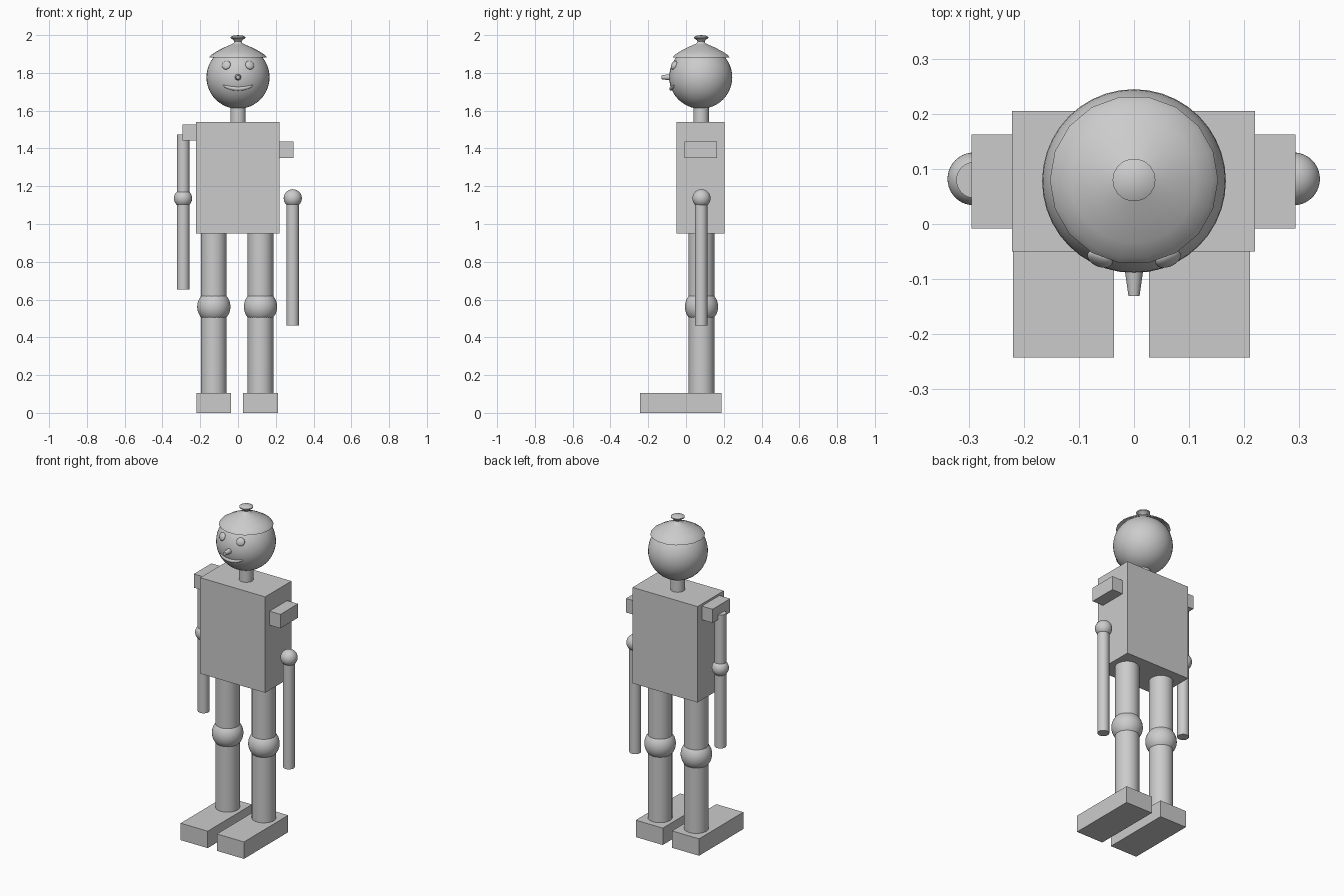
import bpy, bmesh, math
from mathutils import Vector, Matrix

if "Cube" in bpy.data.objects:
    bpy.data.objects.remove(bpy.data.objects["Cube"])

CY = 0.08  # depth of the body axis


def finish(bm, name, smooth=True):
    bmesh.ops.recalc_face_normals(bm, faces=bm.faces)
    me = bpy.data.meshes.new(name)
    bm.to_mesh(me)
    bm.free()
    ob = bpy.data.objects.new(name, me)
    bpy.context.collection.objects.link(ob)
    if smooth:
        bpy.ops.object.select_all(action='DESELECT')
        bpy.context.view_layer.objects.active = ob
        ob.select_set(True)
        bpy.ops.object.shade_smooth_by_angle(angle=math.radians(40))
    return ob


def box(name, lo, hi):
    lo, hi = Vector(lo), Vector(hi)
    bm = bmesh.new()
    bmesh.ops.create_cube(bm, size=1, matrix=Matrix.Translation((lo + hi) / 2)
                          @ Matrix.Diagonal((hi - lo).to_4d()))
    return finish(bm, name, False)


def rod(name, x, y, z0, z1, r):
    bm = bmesh.new()
    bmesh.ops.create_cone(bm, cap_ends=True, segments=32, radius1=r, radius2=r,
                          depth=z1 - z0, matrix=Matrix.Translation((x, y, (z0 + z1) / 2)))
    return finish(bm, name)


def ball(name, loc, r, extra=Matrix.Identity(4)):
    bm = bmesh.new()
    bmesh.ops.create_uvsphere(bm, u_segments=40, v_segments=24, radius=r,
                              matrix=Matrix.Translation(loc) @ extra)
    return finish(bm, name)


def lathe(name, profile, steps):
    bm = bmesh.new()
    vs = [bm.verts.new((r, CY, z)) for r, z in profile]
    es = [bm.edges.new(p) for p in zip(vs, vs[1:])]
    bmesh.ops.spin(bm, geom=vs + es, cent=(0, CY, 0), axis=(0, 0, 1),
                   angle=math.tau, steps=steps, use_duplicate=False)
    bmesh.ops.remove_doubles(bm, verts=bm.verts, dist=1e-4)
    return finish(bm, name)


# Torso and neck
box("torso", (-0.222, -0.05, 0.95), (0.22, 0.205, 1.54))
rod("neck", 0, CY, 1.53, 1.65, 0.041)

# Legs, knees and feet
for side, x in (("left", -0.128), ("right", 0.119)):
    rod(side + "_leg", x, 0.082, 0.10, 0.955, 0.068)
    ball(side + "_knee", (x, 0.082, 0.562), 0.088)
    box(side + "_foot", (x - 0.092, -0.243, 0), (x + 0.092, 0.187, 0.104))

# Shoulders: the two sides sit at different heights
box("left_shoulder", (-0.295, -0.008, 1.443), (-0.215, 0.163, 1.527))
box("right_shoulder", (0.215, -0.008, 1.35), (0.294, 0.163, 1.436))

# Arms: the right side has only a loose forearm
rod("left_upper_arm", -0.29, CY, 1.135, 1.473, 0.033)
rod("left_forearm", -0.29, CY, 0.653, 1.135, 0.033)
rod("right_forearm", 0.29, CY, 0.463, 1.135, 0.033)
for side, x in (("left", -0.291), ("right", 0.29)):
    ball(side + "_elbow", (x, 0.082, 1.136), 0.048)

# Head
HC, HR = Vector((0, 0.078, 1.777)), 0.167
ball("head", HC, HR)


def on_head(x, z):
    dz = z - HC.z
    return Vector((x, HC.y - math.sqrt(HR ** 2 - x ** 2 - dz ** 2), z))


# Eyes: flattened balls lying on the head
for side, x in (("left", -0.062), ("right", 0.062)):
    p = on_head(x, 1.841)
    tilt = (p - HC).to_track_quat('Z', 'Y').to_matrix().to_4x4()
    ball(side + "_eye", p, 0.024, tilt @ Matrix.Diagonal((1, 1, 0.5, 1)))

# Nose
bm = bmesh.new()
bmesh.ops.create_cone(bm, cap_ends=True, segments=24, radius1=0.018, radius2=0.010,
                      depth=0.056, matrix=Matrix.Translation((0, -0.103, 1.777))
                      @ Matrix.Rotation(math.pi / 2, 4, 'X'))
finish(bm, "nose")

# Mouth: tapered smile
cu = bpy.data.curves.new("mouth", 'CURVE')
cu.dimensions = '3D'
cu.bevel_depth = 0.011
cu.bevel_resolution = 3
sp = cu.splines.new('POLY')
sp.points.add(16)
for i, pt in enumerate(sp.points):
    t = i / 8 - 1
    pt.co = (*on_head(0.08 * t, 1.716 + 0.018 * t * t), 1)
    pt.radius = max(0.1, math.sqrt(1 - t * t))
sp.use_smooth = True
bpy.context.collection.objects.link(bpy.data.objects.new("mouth", cu))

# Cap with knob
lathe("cap", [(0.153, 1.881), (0.143, 1.895), (0.115, 1.913), (0.075, 1.934),
              (0.04, 1.949), (0.024, 1.956), (0.019, 1.966), (0.024, 1.974),
              (0.039, 1.984), (0.039, 1.99), (0.025, 1.997), (0, 2.0)], 18)
